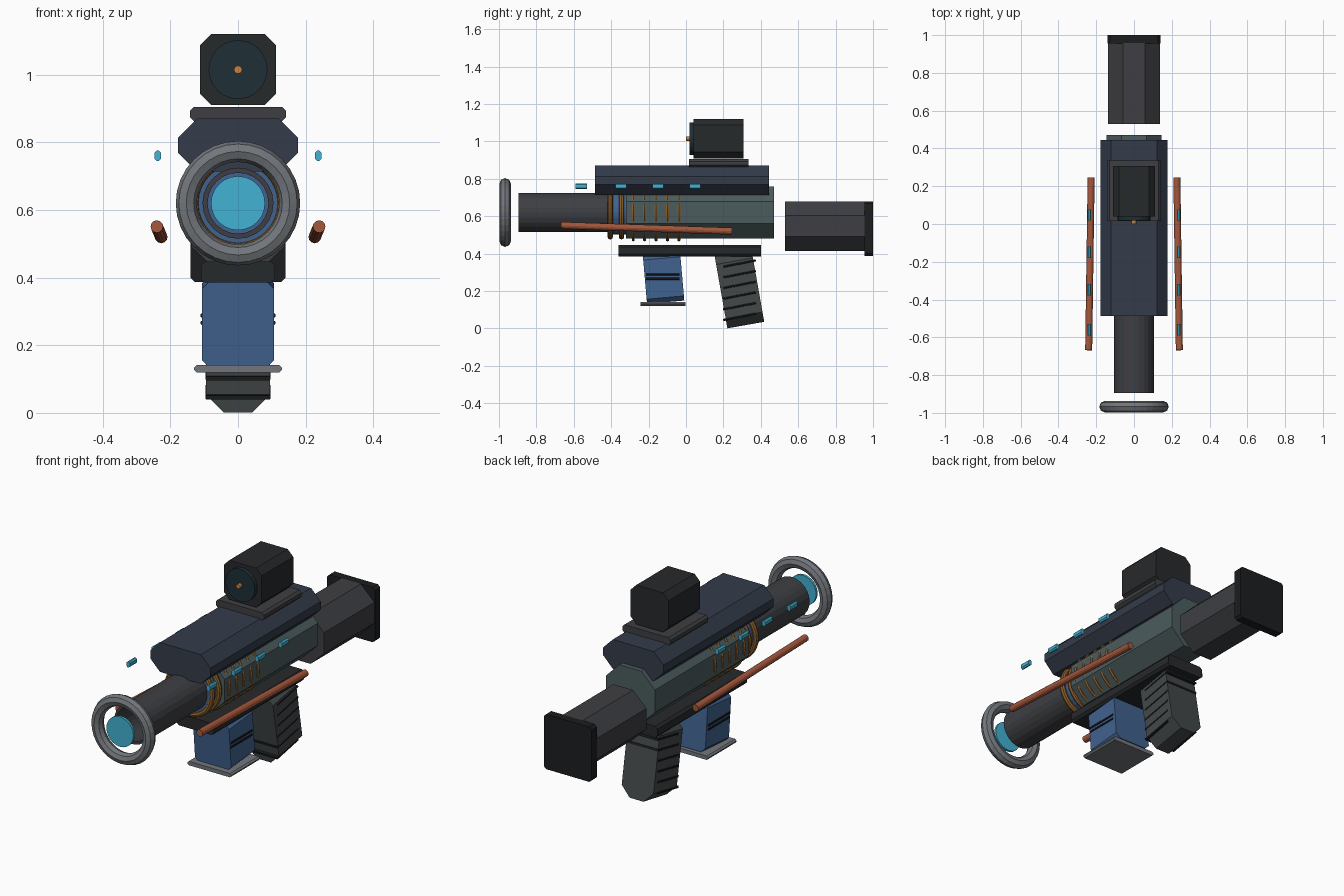
import bpy, bmesh
from math import cos, sin, pi, radians, tau
from mathutils import Matrix, Vector

if "Cube" in bpy.data.objects:
    bpy.data.objects.remove(bpy.data.objects["Cube"])

mats = {}


def paint(ob, name, hexcol):
    if name not in mats:
        lin = [((c / 255 + 0.055) / 1.055) ** 2.4 if c > 10 else c / 3295
               for c in bytes.fromhex(hexcol)]
        mats[name] = bpy.data.materials.new(name)
        mats[name].diffuse_color = (*lin, 1)
    ob.data.materials.append(mats[name])


def finish(name, bm, col):
    bmesh.ops.recalc_face_normals(bm, faces=bm.faces)
    me = bpy.data.meshes.new(name)
    bm.to_mesh(me)
    bm.free()
    ob = bpy.data.objects.new(name, me)
    bpy.context.collection.objects.link(ob)
    paint(ob, *col)
    return ob


def prism(name, pts, depth, centre, col, tilt=0):
    """Extrude an x/z outline along y, centred, then tilt about x."""
    bm = bmesh.new()
    a = [bm.verts.new((x, -depth / 2, z)) for x, z in pts]
    b = [bm.verts.new((x, depth / 2, z)) for x, z in pts]
    bm.faces.new(a)
    bm.faces.new(b)
    n = len(pts)
    for i in range(n):
        j = (i + 1) % n
        bm.faces.new((a[i], a[j], b[j], b[i]))
    bm.transform(Matrix.Translation(centre) @ Matrix.Rotation(radians(tilt), 4, 'X'))
    return finish(name, bm, col)


def block(name, x, y0, y1, z0, z1, c, col, tilt=0, cx=0, cz=None):
    """Box with its four long edges chamfered by c (x direction) and cz."""
    h = (z1 - z0) / 2
    cz = c if cz is None else cz
    pts = [(x, -h + cz), (x, h - cz), (x - c, h), (c - x, h),
           (-x, h - cz), (-x, cz - h), (c - x, -h), (x - c, -h)]
    return prism(name, pts, y1 - y0, (cx, (y0 + y1) / 2, (z0 + z1) / 2), col, tilt)


def disc(name, r, y0, y1, z, col, n=24):
    pts = [(r * cos(tau * i / n), r * sin(tau * i / n)) for i in range(n)]
    return prism(name, pts, y1 - y0, (0, (y0 + y1) / 2, z), col)


def lathe(name, profile, z, col, n=32):
    """Revolve a closed (radius, y) profile around the bore axis."""
    bm = bmesh.new()
    rings = [[bm.verts.new((r * cos(tau * i / n), y, z + r * sin(tau * i / n)))
              for r, y in profile] for i in range(n)]
    m = len(profile)
    for i in range(n):
        p, q = rings[i], rings[(i + 1) % n]
        for k in range(m):
            l = (k + 1) % m
            bm.faces.new((p[k], p[l], q[l], q[k]))
    return finish(name, bm, col)


def torus(name, major, minor, y, z, col, sides=8, n=32):
    prof = [(major + minor * cos(tau * k / sides), y + minor * sin(tau * k / sides))
            for k in range(sides)]
    return lathe(name, prof, z, col, n)


GREEN = ("grey_green", "4c5c5e")
NAVY = ("navy", "333b4a")
DARK = ("dark", "26292b")
BLACK = ("black", "1b1d1f")
CHAR = ("charcoal", "3e3f43")
STEEL = ("steel", "72767b")
BLUE = ("blue", "40628f")
BRONZE = ("bronze", "8a5f2c")
COPPER = ("copper", "a4573c")
CYAN = ("cyan", "42b2d4")
LENS = ("lens", "1e2f36")
ORANGE = ("orange", "d0813c")
GRIP = ("grip", "434849")
AXIS = 0.62

# barrel, muzzle ring and glowing muzzle disc
torus("muzzle_ring", 0.153, 0.031, -0.967, AXIS, STEEL)
disc("muzzle_glow", 0.08, -0.998, -0.985, AXIS, CYAN)
lathe("barrel", [(0.105, -0.895), (0.105, -0.30), (0.09, -0.30), (0.09, -0.895)],
      AXIS, CHAR, 24)

# energy core with heavy coils, then thin coils sunk into the receiver
disc("energy_core", 0.118, -0.41, -0.31, AXIS, BLUE)
for y in (-0.405, -0.345):
    torus("heavy_coil", 0.13, 0.0145, y, AXIS, BRONZE)
for i in range(5):
    torus("thin_coil", 0.146, 0.009, -0.282 + 0.061 * i, AXIS, BRONZE, 6)

# receiver, top cover and lower rail
block("receiver", 0.145, -0.32, 0.47, 0.48, 0.76, 0.08, GREEN)
block("top_cover", 0.178, -0.487, 0.445, 0.713, 0.87, 0.057, NAVY)
block("lower_rail", 0.11, -0.36, 0.40, 0.385, 0.447, 0.012, DARK)

# sight
block("sight_base", 0.142, 0.015, 0.335, 0.862, 0.905, 0.012, CHAR)
block("sight_body", 0.112, 0.04, 0.307, 0.91, 1.12, 0.033, DARK)
disc("sight_lens", 0.087, 0.018, 0.05, 1.015, LENS)
disc("sight_dot", 0.012, 0.0, 0.02, 1.015, ORANGE, 12)

# stock
block("stock", 0.138, 0.53, 0.957, 0.415, 0.68, 0.08, CHAR, cz=0.077)
block("stock_pad", 0.141, 0.955, 1.0, 0.387, 0.68, 0.013, BLACK)

# magazine
block("magazine", 0.107, -0.22, -0.02, 0.14, 0.40, 0.025, BLUE, 5)
block("magazine_plate", 0.13, -0.242, -0.002, 0.12, 0.141, 0.008, STEEL)
for z in (0.266, 0.288):
    block("magazine_rib", 0.111, -0.215, -0.035, z - 0.006, z + 0.006, 0.003, BLACK)

# grip with slanted ribs
block("grip", 0.094, 0.185, 0.385, 0.015, 0.415, 0.053, GRIP, 10)
for i in range(6):
    z = 0.062 + 0.057 * i
    block("grip_rib", 0.096, 0.197, 0.375, z - 0.006, z + 0.006, 0.003, BLACK, 11)

# side rods and light cells, mirrored left and right
for s in (1, -1):
    a, b = Vector((s * 0.24, -0.668, 0.551)), Vector((s * 0.227, 0.245, 0.52))
    bm = bmesh.new()
    bmesh.ops.create_cone(bm, cap_ends=True, segments=12, radius1=0.0185,
                          radius2=0.0185, depth=(b - a).length)
    turn = (b - a).to_track_quat('Z', 'Y').to_matrix().to_4x4()
    bm.transform(Matrix.Translation((a + b) / 2) @ turn)
    finish("side_rod", bm, COPPER)
    for y in (-0.56, -0.348, -0.15, 0.048):
        block("light_cell", 0.01, y - 0.03, y + 0.03, 0.745, 0.776, 0.007, CYAN, cx=s * 0.237)

for m in bpy.data.materials:
    if m.users and not m.is_grease_pencil:
        m.use_nodes = True
        m.node_tree.nodes["Principled BSDF"].inputs["Base Color"].default_value = m.diffuse_color
